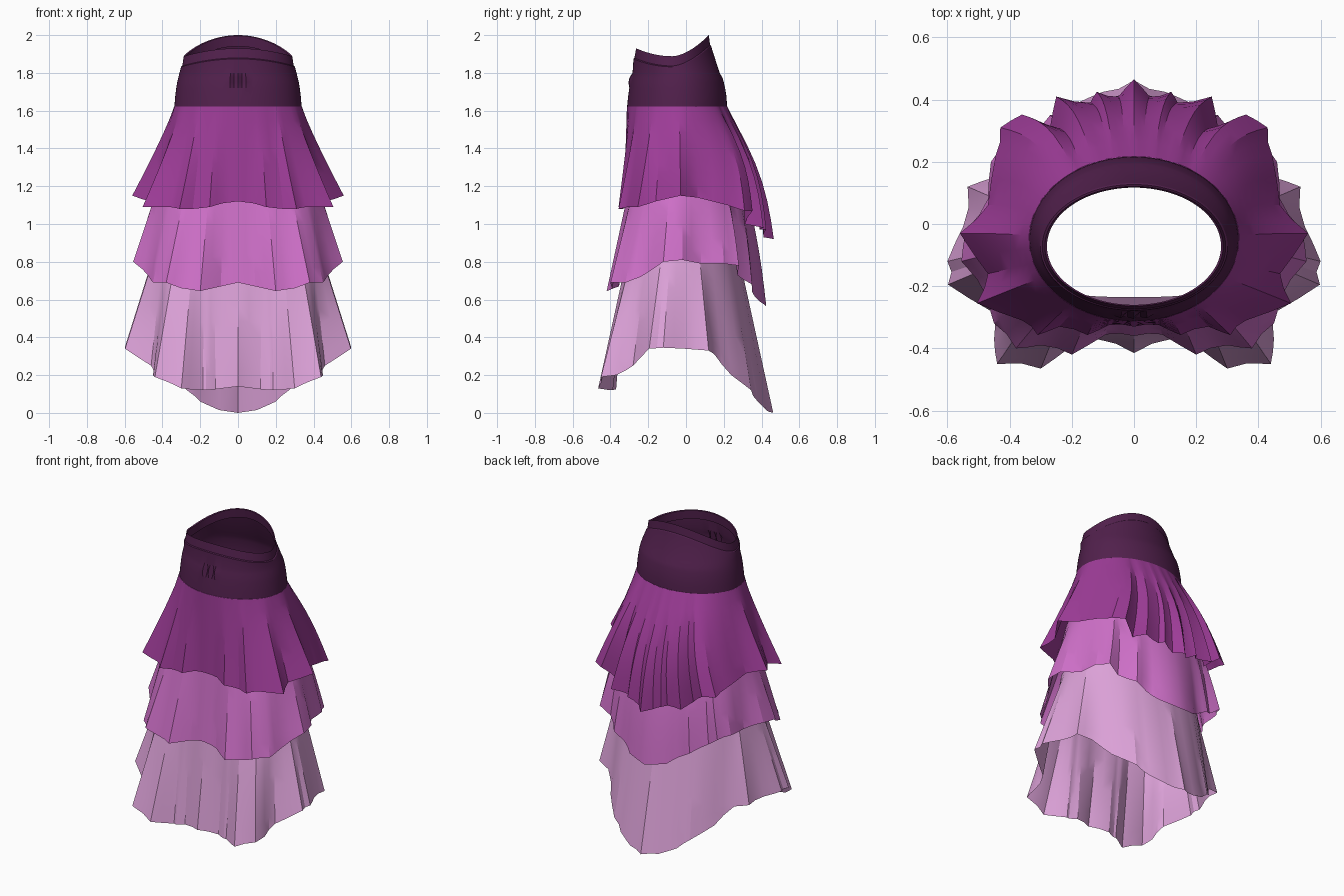
import bpy, math

if "Cube" in bpy.data.objects:
    bpy.data.objects.remove(bpy.data.objects["Cube"])


def srgb(r, g, b):
    def lin(c):
        c /= 255
        return c / 12.92 if c < 0.04045 else ((c + 0.055) / 1.055) ** 2.4
    return (lin(r), lin(g), lin(b), 1)


def material(name, rgb):
    m = bpy.data.materials.new(name)
    m.diffuse_color = srgb(*rgb)
    m.use_nodes = True
    m.node_tree.nodes["Principled BSDF"].inputs["Base Color"].default_value = m.diffuse_color
    return m


def loft(name, rings, mat):
    """Skin a list of closed rings that share one point count."""
    n = len(rings[0])
    faces = [(r * n + i, (r + 1) * n + i, (r + 1) * n + (i + 1) % n, r * n + (i + 1) % n)
             for r in range(len(rings) - 1) for i in range(n)]
    me = bpy.data.meshes.new(name)
    me.from_pydata([p for ring in rings for p in ring], [], faces)
    me.materials.append(mat)
    ob = bpy.data.objects.new(name, me)
    bpy.context.collection.objects.link(ob)
    bpy.ops.object.select_all(action='DESELECT')
    ob.select_set(True)
    bpy.context.view_layer.objects.active = ob
    bpy.ops.object.shade_smooth_by_angle(angle=math.radians(24))
    return ob


def oval(a, rx, front, back, n=2):
    """Point on an oval; angle 0 is the front. n above 2 squares off the front corners."""
    cy, ry = (front + back) / 2, (back - front) / 2
    s, c = math.sin(a), math.cos(a)
    if c > 0:
        k = (abs(s) ** n + c ** n) ** (-1 / n)
        s, c = s * k, c * k
    return rx * s, cy - ry * c


def tier(name, mat, top_z, rx, front, back, hem, aspect, n=2, bulge=0.0, ease=1.0,
         rows=7, fold=.986, collar=None):
    """Pleated flounce from a smooth oval top edge down to a folded hem (right half mirrored)."""
    # add a shallow secondary fold in the middle of every hem segment
    half = []
    for k, (p, q) in enumerate(zip(hem, hem[1:])):
        s = 1.004 if k % 2 else fold
        half.append(p)
        half.append(((p[0] + q[0]) / 2 * s, (p[1] + q[1]) / 2 * s, (p[2] + q[2]) / 2))
    half.append(hem[-1])
    full = half + [(-x, y, z) for x, y, z in half[-2:0:-1]]
    cy = (front + back) / 2
    angles = [math.atan2(x / aspect, -(y - cy)) for x, y, z in full]
    rings = []
    if collar:  # hidden inward edge above the flounce
        cz, crx, cf, cb = collar
        rings.append([(*oval(a, crx, cf, cb, n), cz) for a in angles])
    for r in range(rows + 1):
        t = r / rows
        e = t ** ease
        ring = []
        for a, (x, y, z) in zip(angles, full):
            tx, ty = oval(a, rx, front, back, n)
            puff = bulge * math.sin(math.pi * t) * max(0, -math.cos(a))
            ring.append((tx + (x - tx) * e, ty + (y - ty) * e + puff,
                         top_z + (z - top_z) * t))
        rings.append(ring)
    return loft(name, rings, mat)


plum = material("dark plum", (81, 32, 76))
purple = material("purple", (158, 60, 152))
orchid = material("orchid", (207, 112, 201))
lilac = material("pale lilac", (221, 162, 217))

# Waistband: outer wall, wavy rim with a hem seam, and an inner facing
N = 96
walls = [(1.62, .337, -.312, .217), (1.67, .333, -.307, .215), (1.72, .327, -.30, .207),
         (1.75, .322, -.295, .20), (1.775, .316, -.289, .193), (1.80, .31, -.283, .178)]
band = []
for z, rx, f, b in walls:
    ring = []
    for i in range(N):
        a = 2 * math.pi * i / N
        x, y = oval(a, rx, f, b)
        # small gathered pucker at the centre front
        if abs(x) < .06 and y < 0 and 1.74 < z < 1.79:
            y += .012 if i % 2 else -.010
        ring.append((x, y, z))
    band.append(ring)


def rim(rx, f, b, drop):
    ring = []
    for i in range(N):
        a = 2 * math.pi * i / N
        c = math.cos(a)
        z = 1.888 + (.042 * c * c if c > 0 else .112 * abs(c) ** 1.7)
        ring.append((*oval(a, rx, f, b), z - drop))
    return ring


band += [rim(.301, -.278, .132, .056), rim(.295, -.273, .127, .051),
         rim(.287, -.264, .121, 0), rim(.28, -.26, .117, .004), rim(.285, -.264, .125, .06)]
loft("waistband", band, plum)

# Upper flounce
tier("upper_tier", purple, 1.622, .338, -.313, .218, [
    (0, -.33, 1.12), (.08, -.325, 1.11), (.15, -.357, 1.09), (.24, -.33, 1.08),
    (.31, -.357, 1.08), (.36, -.31, 1.09), (.505, -.255, 1.09), (.47, -.16, 1.12),
    (.56, -.03, 1.15), (.47, .06, 1.14), (.445, .22, 1.10), (.43, .31, 1.07),
    (.36, .352, 1.07), (.27, .31, 1.0), (.25, .41, .98), (.14, .39, .97),
    (.12, .425, .97), (.05, .41, .93), (0, .465, .92)],
    aspect=1.3, bulge=.055, ease=1.12, collar=(1.632, .322, -.295, .20))

# Middle flounce
tier("middle_tier", orchid, 1.25, .41, -.295, .30, [
    (0, -.36, .69), (.09, -.355, .67), (.20, -.42, .645), (.30, -.39, .66),
    (.38, -.40, .69), (.45, -.32, .69), (.47, -.24, .72), (.555, -.12, .80),
    (.54, -.02, .81), (.47, .08, .79), (.46, .20, .79), (.42, .28, .78),
    (.35, .27, .73), (.27, .35, .68), (.20, .35, .64), (.13, .39, .59),
    (0, .425, .565)], aspect=1.3, n=2.8, bulge=.015)

# Lower flounce with a dipped train at the back
tier("lower_tier", lilac, .92, .42, -.305, .26, [
    (0, -.415, .14), (.12, -.37, .125), (.17, -.39, .12), (.21, -.40, .12),
    (.30, -.465, .13), (.44, -.45, .19), (.45, -.37, .20), (.46, -.28, .25),
    (.598, -.195, .34), (.60, -.12, .345), (.55, -.01, .34), (.535, .12, .33),
    (.45, .15, .31), (.37, .24, .20), (.27, .345, .12), (.20, .38, .06),
    (.10, .425, .015), (0, .462, 0)],
    aspect=1.18, n=3.2, rows=9, fold=.98, collar=(.98, .35, -.235, .22))
